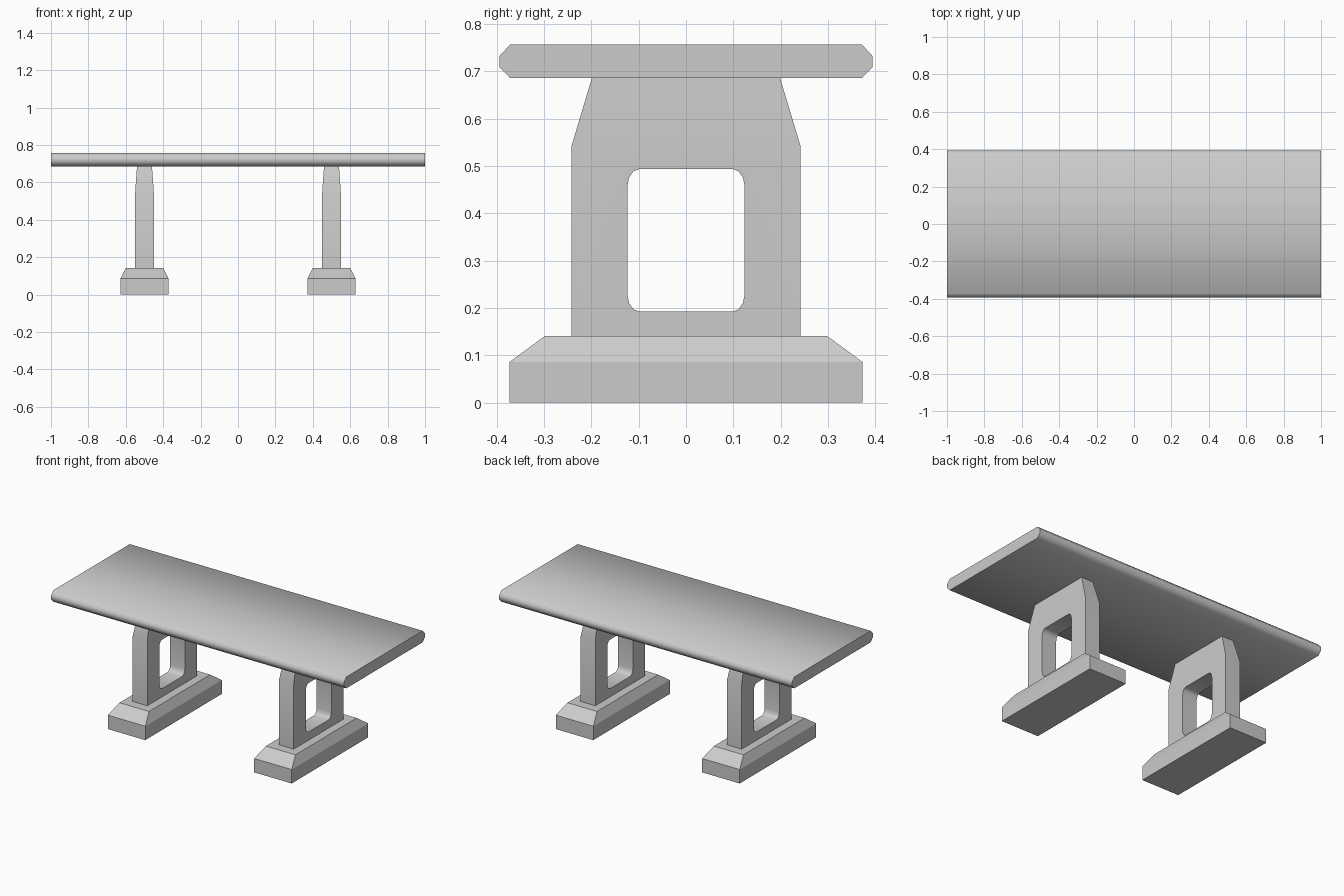
import bpy, bmesh, math

if "Cube" in bpy.data.objects:
    bpy.data.objects.remove(bpy.data.objects["Cube"])


def stack(name, rings, cx=0.0):
    """Solid lofted through rectangles given as (z, half_x, half_y)."""
    bm = bmesh.new()
    loops = [[bm.verts.new((cx + sx * hx, sy * hy, z))
              for sx, sy in ((-1, -1), (1, -1), (1, 1), (-1, 1))]
             for z, hx, hy in rings]
    bm.faces.new(loops[0][::-1])
    bm.faces.new(loops[-1])
    for a, b in zip(loops, loops[1:]):
        for i in range(4):
            j = (i + 1) % 4
            bm.faces.new((a[i], a[j], b[j], b[i]))
    return to_object(name, bm)


def window_cutter(cx, hy, z0, z1, ry, rz, seg=3):
    """Prism along x with rounded corners, used to cut the pedestal opening."""
    zc, hz = (z0 + z1) / 2, (z1 - z0) / 2
    pts = []
    for q, (sy, sz) in enumerate(((1, 1), (-1, 1), (-1, -1), (1, -1))):
        for k in range(seg + 1):
            t = math.pi / 2 * (q + k / seg)
            pts.append((sy * (hy - ry) + ry * math.cos(t),
                        zc + sz * (hz - rz) + rz * math.sin(t)))
    bm = bmesh.new()
    a, b = ([bm.verts.new((cx + x, y, z)) for y, z in pts] for x in (-0.2, 0.2))
    bm.faces.new(a[::-1])
    bm.faces.new(b)
    for i in range(len(pts)):
        j = (i + 1) % len(pts)
        bm.faces.new((a[i], a[j], b[j], b[i]))
    return to_object("opening_cutter", bm)


def to_object(name, bm):
    bmesh.ops.recalc_face_normals(bm, faces=bm.faces[:])
    mesh = bpy.data.meshes.new(name)
    bm.to_mesh(mesh)
    bm.free()
    obj = bpy.data.objects.new(name, mesh)
    bpy.context.collection.objects.link(obj)
    return obj


def activate(obj):
    bpy.ops.object.select_all(action='DESELECT')
    obj.select_set(True)
    bpy.context.view_layer.objects.active = obj


def smooth(obj):
    activate(obj)
    bpy.ops.object.shade_smooth_by_angle(angle=math.radians(50))


# Table top with bevelled long edges
top = stack("table_top", [(0.686, 1, 0.372), (0.709, 1, 0.394),
                          (0.733, 1, 0.394), (0.757, 1, 0.372)])
smooth(top)

for side, cx in (("left", -0.5), ("right", 0.5)):
    # Foot block with sloped upper edges
    stack(side + "_foot", [(0, 0.128, 0.373), (0.086, 0.128, 0.373),
                           (0.141, 0.101, 0.298)], cx)

    # Upright panel, tapered at the top, with a rounded opening
    panel = stack(side + "_pedestal", [(0.141, 0.05, 0.242), (0.543, 0.05, 0.242),
                                       (0.686, 0.04, 0.199)], cx)
    cutter = window_cutter(cx, 0.124, 0.192, 0.494, 0.026, 0.037)
    cut = panel.modifiers.new("opening", 'BOOLEAN')
    cut.operation = 'DIFFERENCE'
    cut.solver = 'EXACT'
    cut.object = cutter
    activate(panel)
    bpy.ops.object.modifier_apply(modifier=cut.name)
    bpy.data.objects.remove(cutter)
    smooth(panel)
